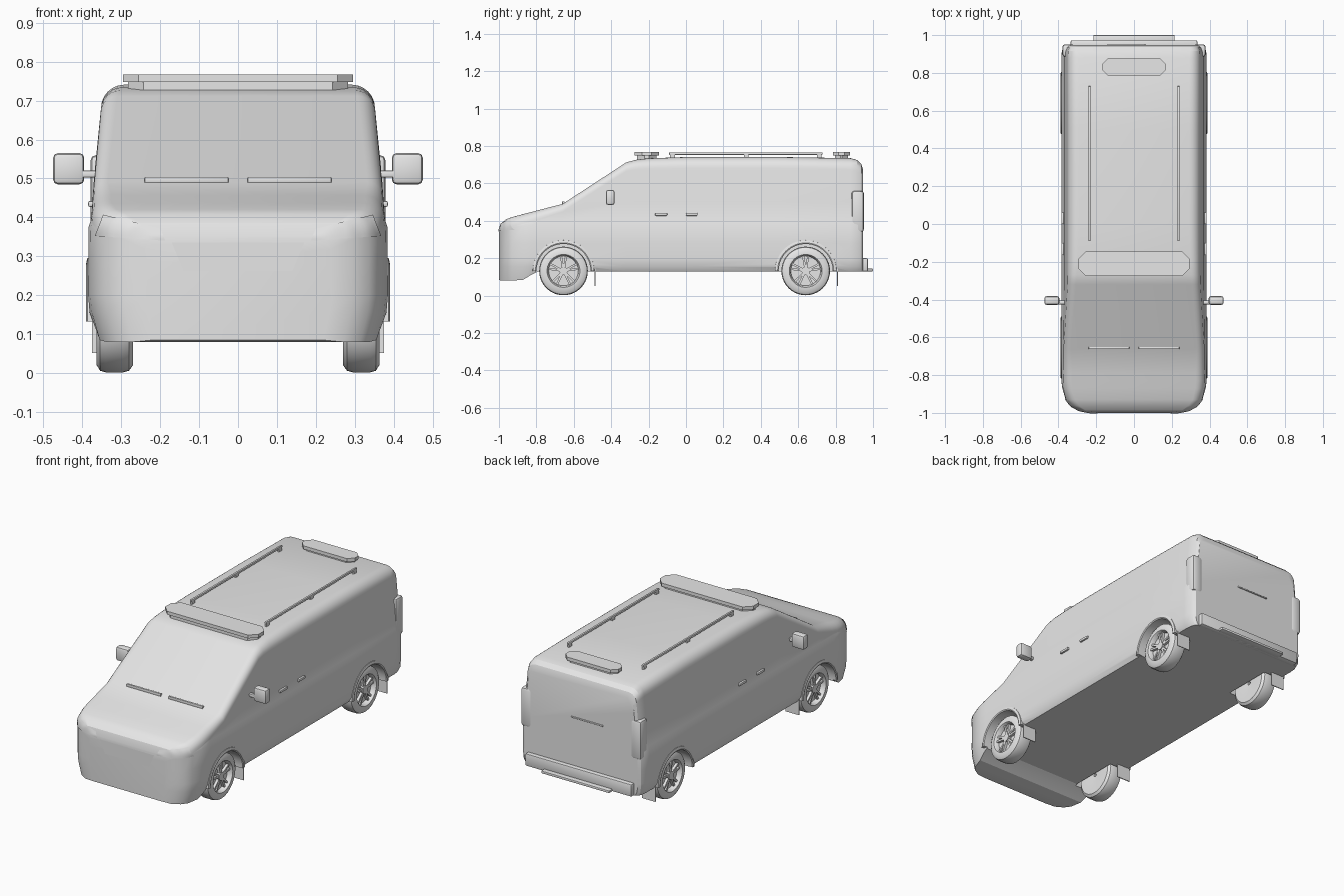
import bpy, bmesh, math
from mathutils import Vector, Matrix
from mathutils.bvhtree import BVHTree

cube = bpy.data.objects.get("Cube")
if cube:
    bpy.data.objects.remove(cube, do_unlink=True)

grey = bpy.data.materials.new("plain grey")
grey.use_nodes = True
grey.diffuse_color = (0.8, 0.8, 0.8, 1)
for node in grey.node_tree.nodes:
    if node.type == 'BSDF_PRINCIPLED':
        node.inputs["Base Color"].default_value = grey.diffuse_color


def finish(bm, name, smooth=True):
    bmesh.ops.recalc_face_normals(bm, faces=bm.faces[:])
    mesh = bpy.data.meshes.new(name)
    bm.to_mesh(mesh)
    bm.free()
    mesh.materials.append(grey)
    ob = bpy.data.objects.new(name, mesh)
    bpy.context.collection.objects.link(ob)
    bpy.ops.object.select_all(action='DESELECT')
    ob.select_set(True)
    bpy.context.view_layer.objects.active = ob
    if smooth:
        bpy.ops.object.shade_smooth_by_angle(angle=math.radians(32))
    return ob


def box(name, lo, hi, bevel=0.0, segs=2):
    bm = bmesh.new()
    lo, hi = Vector(lo), Vector(hi)
    size = hi - lo
    mat = Matrix.Translation((lo + hi) / 2) @ Matrix.Diagonal((*[abs(v) for v in size], 1))
    bmesh.ops.create_cube(bm, size=1, matrix=mat)
    if bevel:
        bmesh.ops.bevel(bm, geom=bm.edges[:], offset=bevel, segments=segs,
                        affect='EDGES', profile=0.5)
    return finish(bm, name)


def side_box(name, s, x0, x1, y0, y1, z0, z1, bevel=0.0):
    return box(name, (min(s * x0, s * x1), y0, z0), (max(s * x0, s * x1), y1, z1), bevel)


def loft(bm, rings, closed=False, caps=False):
    rows = [[bm.verts.new(p) for p in ring] for ring in rings]
    n = len(rows[0])
    pairs = list(zip(rows, rows[1:]))
    if closed:
        pairs.append((rows[-1], rows[0]))
    for a, b in pairs:
        for i in range(n):
            j = (i + 1) % n
            bm.faces.new((a[i], a[j], b[j], b[i]))
    if caps:
        bm.faces.new(rows[0])
        bm.faces.new(rows[-1])


# Body shell: cross-sections lofted from nose to tail
WIDTHS = [(0.08, .372), (.13, .379), (.2, .385), (.375, .384), (.395, .377),
          (.5, .37), (.7, .35), (.8, .34)]
LEVELS = [.155, .2, .28, .375, .395, .5, .6, .67]


def half_width(z):
    for (z0, w0), (z1, w1) in zip(WIDTHS, WIDTHS[1:]):
        if z <= z1:
            return w0 + (w1 - w0) * (z - z0) / (z1 - z0)
    return WIDTHS[-1][1]


def section(y, bottom, top, scale, r):
    side = [(half_width(bottom) * scale - .012, bottom)]
    shoulder = top - r
    for i, z in enumerate(LEVELS):
        z = min(z, shoulder - .001 * (len(LEVELS) - i))
        side.append((half_width(z) * scale, z))
    w = half_width(shoulder) * scale
    for k in range(7):
        a = math.pi / 2 * k / 6
        side.append((w - r * (1 - math.cos(a)), shoulder + r * math.sin(a)))
    return [(x, y, z) for x, z in side] + [(-x, y, z) for x, z in reversed(side)]


STATIONS = [  # y, bottom, top, width scale, shoulder radius
    (-1.0, .085, .35, .62, .03), (-.988, .08, .385, .76, .04),
    (-.963, .08, .408, .875, .05), (-.93, .08, .42, .94, .05),
    (-.87, .085, .436, .985, .05), (-.83, .11, .446, 1, .05),
    (-.79, .13, .457, 1, .05), (-.66, .13, .49, 1, .04),
    (-.32, .13, .712, 1, .045), (-.27, .13, .726, 1, .05),
    (-.2, .13, .734, 1, .055), (0, .13, .741, 1, .06),
    (.5, .13, .741, 1, .06), (.88, .13, .735, 1, .06),
    (.915, .13, .725, .992, .055), (.937, .13, .705, .968, .05),
    (.947, .13, .675, .93, .04)]
bm = bmesh.new()
loft(bm, [section(*s) for s in STATIONS], caps=True)
bmesh.ops.recalc_face_normals(bm, faces=bm.faces[:])
surface = BVHTree.FromBMesh(bm)
body = finish(bm, "body_shell", smooth=False)

# Wheel arch openings
AXLES = (-.655, .64)
HUB_Z = .132
for y in AXLES:
    for s in (-1, 1):
        bm = bmesh.new()
        mat = Matrix.Translation((s * .38, y, HUB_Z)) @ Matrix.Rotation(math.pi / 2, 4, 'Y')
        bmesh.ops.create_cone(bm, cap_ends=True, segments=48, radius1=.146,
                              radius2=.146, depth=.24, matrix=mat)
        cutter = finish(bm, "arch_cutter", smooth=False)
        cutter.hide_render = True
        mod = body.modifiers.new("arch", 'BOOLEAN')
        mod.operation, mod.solver, mod.object = 'DIFFERENCE', 'EXACT', cutter
        bpy.context.view_layer.objects.active = body
        bpy.ops.object.modifier_apply(modifier=mod.name)
        bpy.data.objects.remove(cutter, do_unlink=True)
bpy.ops.object.select_all(action='DESELECT')
body.select_set(True)
bpy.context.view_layer.objects.active = body
bpy.ops.object.shade_smooth_by_angle(angle=math.radians(25))


# Wheels: turned tyre and rim, with paired spokes
TYRE = [(.27, .08), (.27, .112), (.28, .126), (.295, .13), (.34, .13), (.354, .126),
        (.363, .112), (.364, .088), (.357, .083), (.336, .079), (.336, .01), (.275, .01)]


def wheel(name, s, y):
    bm = bmesh.new()
    rings = []
    for k in range(40):
        a = math.tau * k / 40
        rings.append([(s * x, y + r * math.cos(a), HUB_Z + r * math.sin(a)) for x, r in TYRE])
    loft(bm, rings, closed=True)
    hub = Matrix.Translation((s * .342, y, HUB_Z))
    bmesh.ops.create_cone(bm, cap_ends=True, segments=20, radius1=.022, radius2=.022,
                          depth=.026, matrix=hub @ Matrix.Rotation(math.pi / 2, 4, 'Y'))
    for k in range(5):
        for lean in (-.17, .17):
            spoke = (hub @ Matrix.Rotation(math.tau * k / 5 + lean, 4, 'X')
                     @ Matrix.Translation((0, 0, .05)) @ Matrix.Diagonal((.018, .011, .068, 1)))
            bmesh.ops.create_cube(bm, size=1, matrix=spoke)
    finish(bm, name)


def arch_trim(name, s, y):
    bm = bmesh.new()
    rings = []
    for k in range(33):
        a = math.pi * k / 32
        rings.append([(s * x, y + r * math.cos(a), HUB_Z + r * math.sin(a))
                      for x, r in ((.36, .144), (.387, .144), (.39, .15), (.387, .164), (.36, .166))])
    loft(bm, rings, caps=True)
    finish(bm, name)


for end, y in zip(("front", "rear"), AXLES):
    for side, s in (("right", -1), ("left", 1)):
        tag = f"{end}_{side}"
        wheel(tag + "_wheel", s, y)
        arch_trim(tag + "_arch_trim", s, y)
        side_box(tag + "_mud_flap", s, .29, .375, y + .167, y + .172, .052, .16)


# Panels that follow the nose surface
def nose_panel(name, s, corners, nu=16, nv=6, lift=.003):
    bm = bmesh.new()
    a, b, c, d = [Vector(p) for p in corners]
    grid = []
    for i in range(nu + 1):
        u, row = i / nu, []
        for j in range(nv + 1):
            p = a.lerp(b, u).lerp(d.lerp(c, u), j / nv)
            hit = surface.ray_cast(Vector((s * p.x, -2, p.y)), Vector((0, 1, 0)))
            if hit[0] is None:
                row.append(None)
            else:
                row.append(bm.verts.new(hit[0] + hit[1] * lift))
        grid.append(row)
    for i in range(nu):
        for j in range(nv):
            quad = (grid[i][j], grid[i + 1][j], grid[i + 1][j + 1], grid[i][j + 1])
            if all(quad):
                bm.faces.new(quad)
    finish(bm, name)


nose_panel("grille_panel", 1, ((-.14, .262), (.14, .262), (.17, .335), (-.17, .335)), lift=.001)

# Paired side fittings
for side, s in (("right", -1), ("left", 1)):
    nose_panel(side + "_headlight", s, ((.187, .34), (.365, .352), (.345, .405), (.2, .37)))
    side_box(side + "_mirror_arm", s, .35, .42, -.425, -.405, .502, .52, .004)
    side_box(side + "_mirror", s, .395, .475, -.428, -.382, .485, .565, .012)
    side_box(side + "_front_door_handle", s, .365, .385, -.165, -.1, .427, .442, .004)
    side_box(side + "_side_door_handle", s, .365, .385, 0, .062, .427, .442, .004)
    side_box(side + "_tail_light", s, .315, .379, .885, .951, .34, .56, .014)
    side_box(side + "_roof_rail", s, .23, .242, -.09, .73, .753, .766, .003)
    for y in (-.085, .31, .70):
        side_box(side + "_rail_foot", s, .231, .241, y, y + .025, .73, .757)
    side_box(side + "_wiper", s, .025, .24, -.662, -.65, .488, .504, .002)

# Rear fittings
box("rear_bumper", (-.335, .93, .13), (.335, .972, .2), .006)
box("rear_step", (-.215, .95, .13), (.215, 1.0, .144), .003)
box("tailgate_handle", (-.14, .94, .47), (.06, .953, .478), .002)


# Roof light bars: chamfered lens on a smaller base
def light_bar(name, half, y0, y1, cut):
    for part, inset, z0, z1 in (("_base", .012, .725, .75), ("_lens", 0, .748, .767)):
        bm = bmesh.new()
        w, a, b, c = half - inset, y0 + inset, y1 - inset, cut
        outline = [(w - c, a), (w, a + c), (w, b - c), (w - c, b),
                   (c - w, b), (-w, b - c), (-w, a + c), (c - w, a)]
        loft(bm, [[(x, y, z) for x, y in outline] for z in (z0, z1)], caps=True)
        finish(bm, name + part)


light_bar("front_light_bar", .295, -.275, -.145, .04)
light_bar("rear_light_bar", .167, .785, .877, .03)
